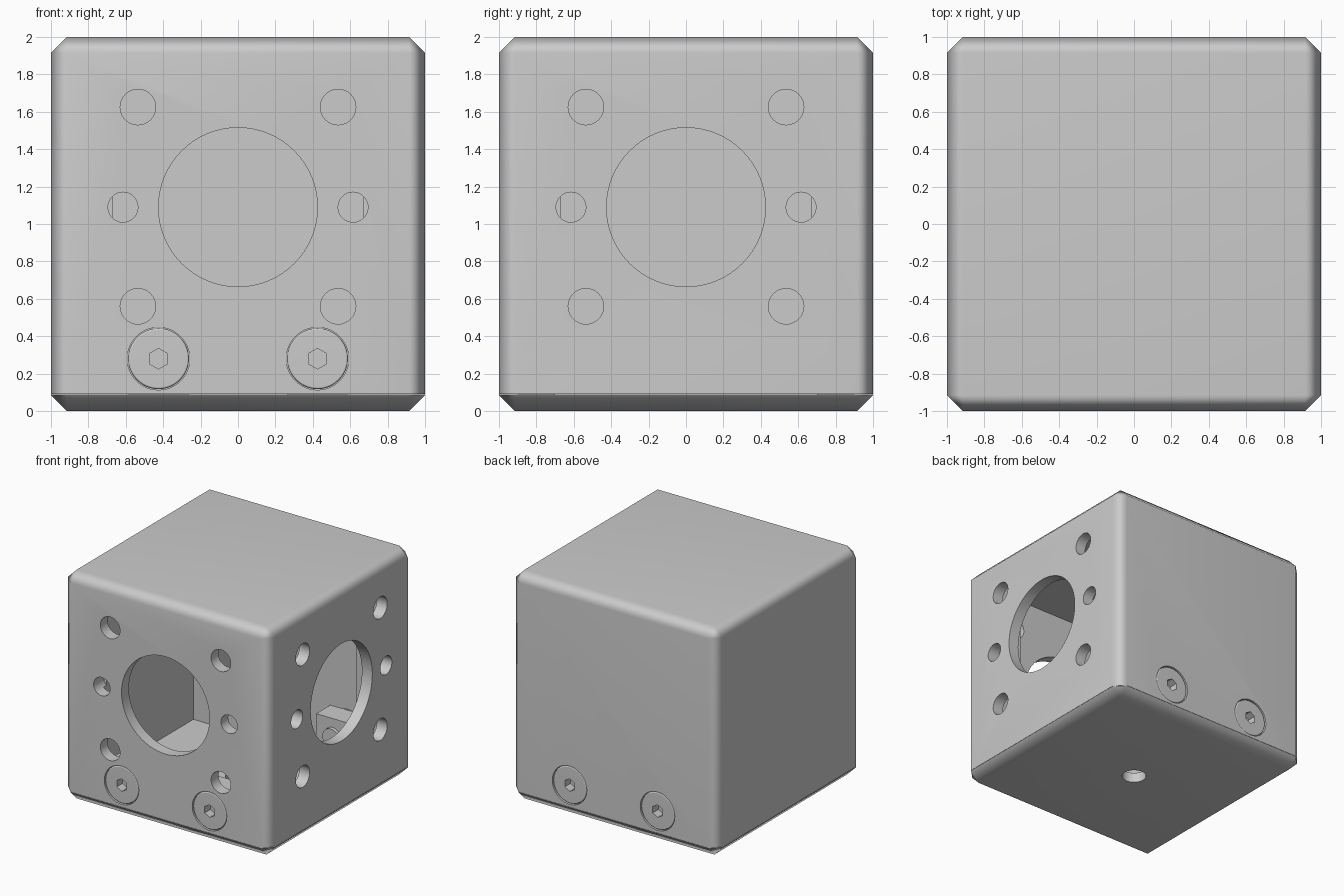
import bpy, bmesh, math
from mathutils import Vector

if "Cube" in bpy.data.objects:
    bpy.data.objects.remove(bpy.data.objects["Cube"])

SPLIT = 0.09      # joint between cover and base plate
BEVEL = 0.085
IN, POST = 0.9, 0.67   # inner wall face, corner post face


def from_bmesh(name, bm):
    bmesh.ops.recalc_face_normals(bm, faces=bm.faces)
    me = bpy.data.meshes.new(name)
    bm.to_mesh(me)
    bm.free()
    ob = bpy.data.objects.new(name, me)
    bpy.context.collection.objects.link(ob)
    return ob


def box(name, lo, hi, bevel=0):
    bm = bmesh.new()
    bmesh.ops.create_cube(bm, size=1)
    lo, hi = Vector(lo), Vector(hi)
    for v in bm.verts:
        v.co = (lo + hi) / 2 + v.co * (hi - lo)
    if bevel:
        bmesh.ops.bevel(bm, geom=bm.edges[:], offset=bevel, segments=1,
                        affect='EDGES', profile=0.5)
    return from_bmesh(name, bm)


def lathe(name, profile, sides, loc=(0, 0, 0), rot=(0, 0, 0)):
    """Closed solid of revolution around local z from (radius, z) rings."""
    bm = bmesh.new()
    rings = [[bm.verts.new((r * math.sin(2 * math.pi * i / sides),
                            r * math.cos(2 * math.pi * i / sides), z))
              for i in range(sides)] for r, z in profile]
    for a, b in zip(rings, rings[1:]):
        for i in range(sides):
            j = (i + 1) % sides
            bm.faces.new((a[i], a[j], b[j], b[i]))
    bm.faces.new(rings[0])
    bm.faces.new(rings[-1])
    ob = from_bmesh(name, bm)
    ob.location, ob.rotation_euler = loc, rot
    return ob


def boolean(ob, cutter, op='DIFFERENCE'):
    bpy.context.view_layer.update()
    m = ob.modifiers.new("cut", 'BOOLEAN')
    m.object, m.operation, m.solver = cutter, op, 'EXACT'
    bpy.context.view_layer.objects.active = ob
    bpy.ops.object.modifier_apply(modifier=m.name)
    bpy.data.objects.remove(cutter, do_unlink=True)


def smooth(ob):
    bpy.ops.object.select_all(action='DESELECT')
    ob.select_set(True)
    bpy.context.view_layer.objects.active = ob
    bpy.ops.object.shade_smooth_by_angle(angle=math.radians(50))
    w = ob.modifiers.new("weighted", 'WEIGHTED_NORMAL')
    w.keep_sharp = True


# cover shell: bevelled cube, hollow with square corner posts
cover = box("cover", (-1, -1, 0), (1, 1, 2), BEVEL)
boolean(cover, box("cutter", (-2, -2, -1), (2, 2, SPLIT)))
bm = bmesh.new()
quarter = [(IN, -POST), (IN, POST), (POST, POST)]
pts = []
for k in range(4):
    c, s = round(math.cos(k * math.pi / 2)), round(math.sin(k * math.pi / 2))
    pts += [(c * x - s * y, s * x + c * y) for x, y in quarter]
face = bm.faces.new([bm.verts.new((x, y, -0.2)) for x, y in pts])
top = bmesh.ops.extrude_face_region(bm, geom=[face])["geom"]
bmesh.ops.translate(bm, vec=(0, 0, IN + 1.2),
                    verts=[g for g in top if isinstance(g, bmesh.types.BMVert)])
boolean(cover, from_bmesh("cutter", bm))

# window and small mounting holes, front and right
holes = [(0, 1.09, 0.425, 64)]
for s in (-1, 1):
    holes += [(s * 0.535, 1.625, 0.095, 32), (s * 0.535, 0.56, 0.095, 32),
              (s * 0.615, 1.09, 0.08, 32)]
for u, z, r, n in holes:
    ends = [(r, -0.14), (r, 0.2)]
    boolean(cover, lathe("cutter", ends, n, (u, -1, z), (math.pi / 2, 0, 0)))
    boolean(cover, lathe("cutter", ends, n, (1, u, z),
                         (math.pi / 2, 0, math.pi / 2)))

# base plate with centre hole and screw lugs
base = box("base_plate", (-1, -1, 0), (1, 1, 2), BEVEL)
boolean(base, box("cutter", (-2, -2, SPLIT - 0.002), (2, 2, 3)))
boolean(base, lathe("cutter", [(0.1, -1), (0.1, 1)], 32))

# screws with hex sockets, set flush in the front and back walls
for side, sy in (("front", -1), ("back", 1)):
    for hand, sx in (("left", -1), ("right", 1)):
        x, z = sx * 0.425, 0.28
        rot = (-sy * math.pi / 2, 0, 0)
        lug = box(f"{side}_{hand}_lug", (x - 0.16, min(sy * 0.7, sy * 0.895), SPLIT - 0.002),
                  (x + 0.16, max(sy * 0.7, sy * 0.895), 0.44))
        boolean(lug, lathe("cutter", [(0.082, -0.5), (0.082, 0.1)], 32, (x, sy, z), rot))
        boolean(cover, lathe("cutter", [(0.167, -0.13), (0.167, 0.1)], 48,
                             (x, sy, z), rot))
        screw = lathe(f"{side}_{hand}_screw",
                      [(0.08, -0.33), (0.08, -0.1), (0.163, -0.1),
                       (0.163, -0.012), (0.153, -0.002)], 48, (x, sy, z), rot)
        boolean(screw, lathe("cutter", [(0.055, -0.08), (0.055, 0.1)], 6,
                             (x, sy, z), rot))
        smooth(screw)

smooth(cover)
smooth(base)
